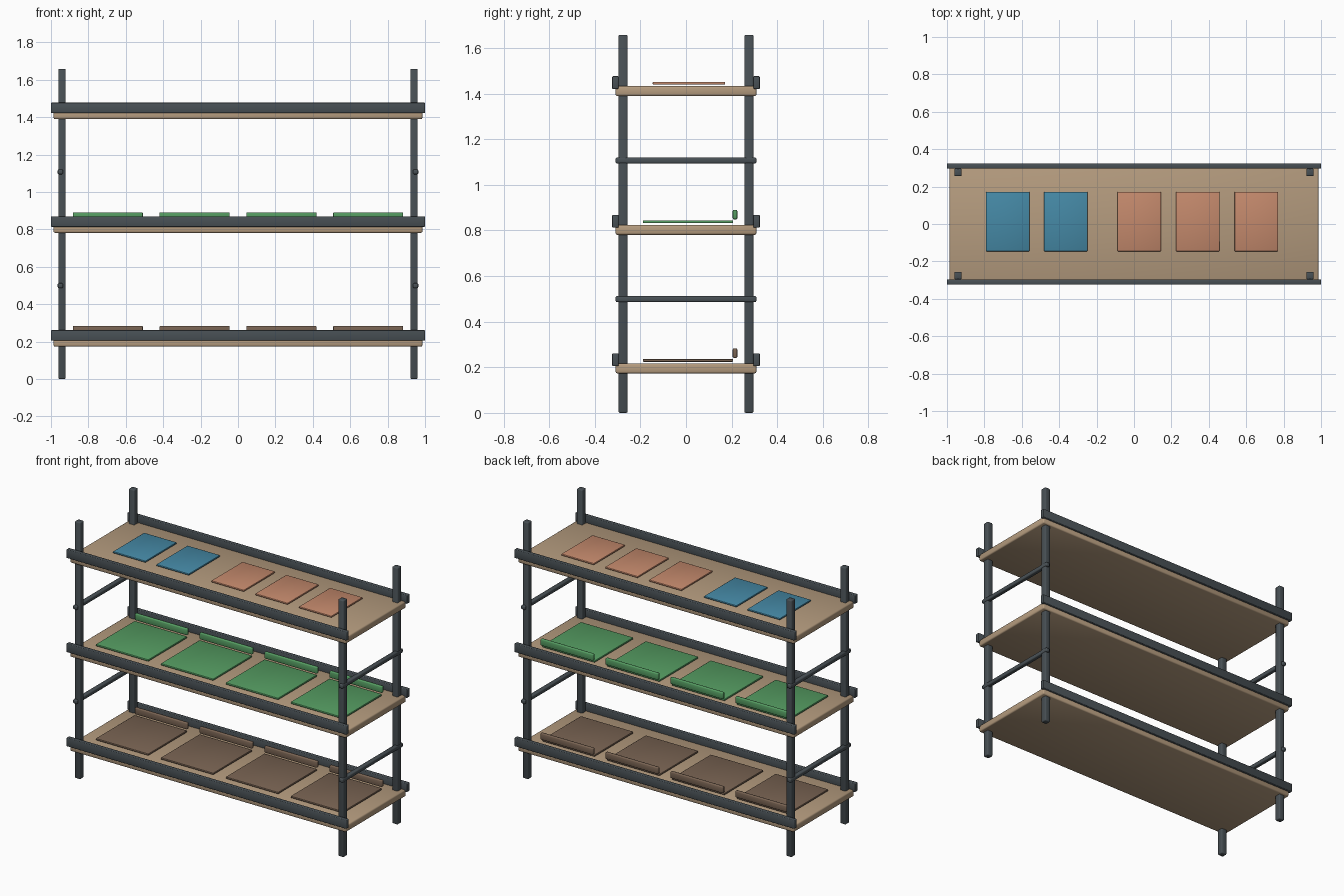
import bpy
import math

cube = bpy.data.objects.get("Cube")
if cube:
    bpy.data.objects.remove(cube, do_unlink=True)


def material(name, r, g, b):
    m = bpy.data.materials.new(name)
    m.use_nodes = True
    m.diffuse_color = (r, g, b, 1)
    m.node_tree.nodes["Principled BSDF"].inputs["Base Color"].default_value = (r, g, b, 1)
    return m


steel = material("dark_steel", 0.065, 0.08, 0.09)
wood = material("plywood", 0.46, 0.33, 0.21)
blue = material("blue_card", 0.06, 0.25, 0.38)
orange = material("orange_card", 0.55, 0.25, 0.15)
green = material("green_tray", 0.09, 0.33, 0.12)
brown = material("brown_tray", 0.19, 0.125, 0.085)


def box(name, center, size, mat, bevel):
    """Box with rounded edges, smooth shaded."""
    bpy.ops.mesh.primitive_cube_add(size=1, location=center)
    ob = bpy.context.object
    ob.name = name
    ob.scale = size
    bpy.ops.object.transform_apply(location=False, rotation=False, scale=True)
    ob.data.materials.append(mat)
    mod = ob.modifiers.new("Rounded edges", 'BEVEL')
    mod.width = bevel
    mod.segments = 2
    bpy.ops.object.modifier_apply(modifier=mod.name)
    bpy.ops.object.shade_smooth_by_angle(angle=math.radians(50))
    return ob


HEIGHT = 1.658
SHELVES = {"lower": 0.217, "middle": 0.825, "upper": 1.433}   # top surfaces

# Corner posts and the side braces between them
for side, sx in (("left", 1), ("right", -1)):
    for end, sy in (("front", -1), ("back", 1)):
        box(f"{end}_{side}_post", (sx * 0.941, sy * 0.276, HEIGHT / 2),
            (0.04, 0.04, HEIGHT), steel, 0.006)
    for level, z in (("lower", 0.499), ("upper", 1.107)):
        box(f"{level}_{side}_brace", (sx * 0.95, 0, z), (0.028, 0.618, 0.026), steel, 0.006)

# Shelf boards with a rail along the front and back
for level, top in SHELVES.items():
    box(f"{level}_shelf", (0, 0, top - 0.022), (1.972, 0.618, 0.044), wood, 0.008)
    for end, sy in (("front", -1), ("back", 1)):
        box(f"{level}_{end}_rail", (0, sy * 0.31, top + 0.016),
            (2.0, 0.028, 0.056), steel, 0.004)

# Flat trays with a raised back lip
for level, mat in (("lower", brown), ("middle", green)):
    top = SHELVES[level]
    for i in range(4):
        x = (i - 1.5) * 0.464
        box(f"{level}_tray_{i + 1}", (x, 0.009, top + 0.013),
            (0.375, 0.396, 0.012), mat, 0.003)
        box(f"{level}_tray_lip_{i + 1}", (x, 0.215, top + 0.045),
            (0.375, 0.02, 0.042), mat, 0.005)

# Cards on the upper shelf
for i, (x, mat) in enumerate(((-0.675, blue), (-0.365, blue), (0.028, orange),
                              (0.341, orange), (0.654, orange))):
    box(f"card_{i + 1}", (x, 0.013, SHELVES["upper"] + 0.013),
        (0.232, 0.318, 0.011), mat, 0.003)
